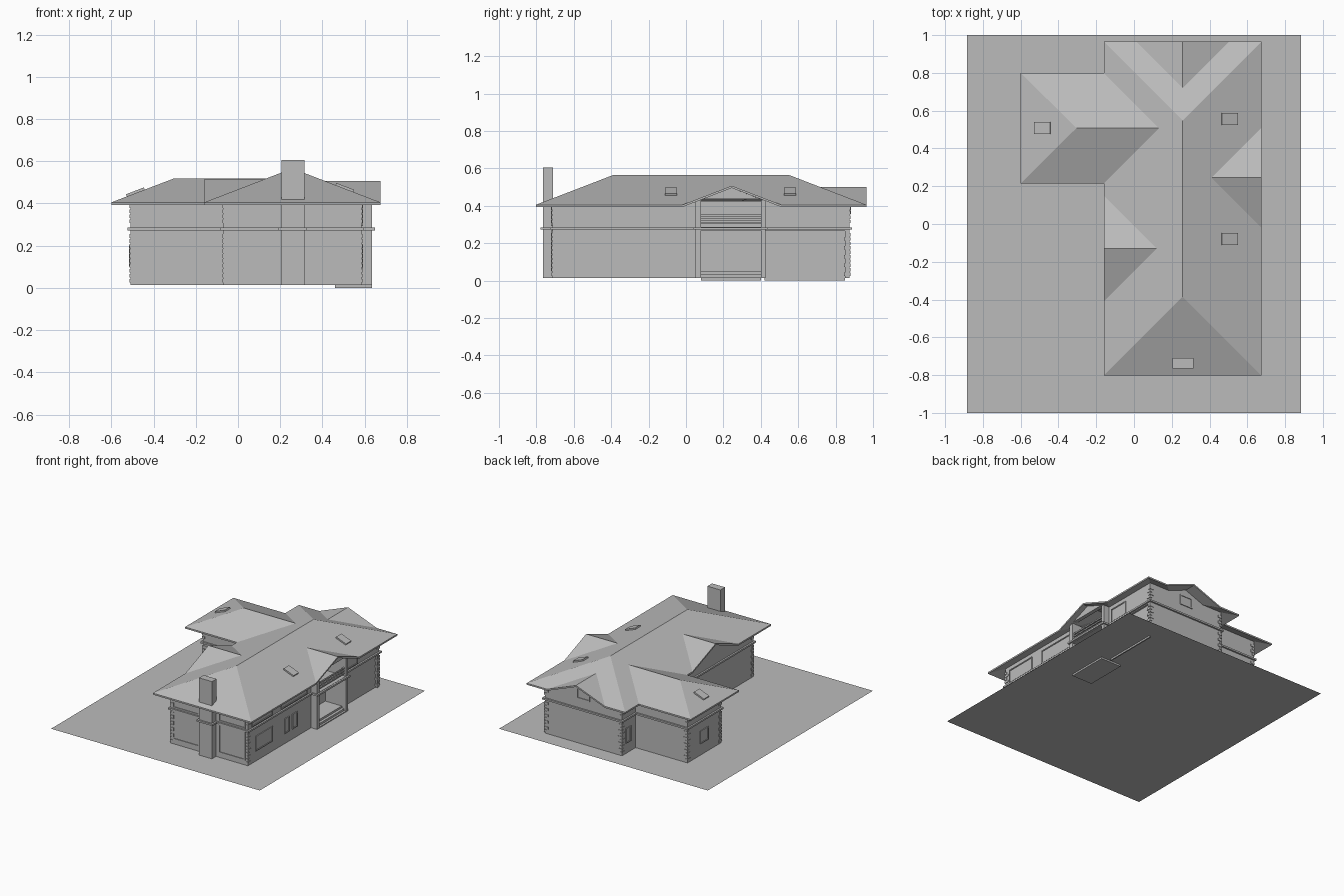
import bpy
import bmesh
from math import atan
from mathutils import Matrix, Vector

cube = bpy.data.objects.get("Cube")
if cube:
    bpy.data.objects.remove(cube, do_unlink=True)

grey = bpy.data.materials.new("plain grey")
grey.use_nodes = True
COLOUR = (0.5, 0.5, 0.5, 1)
grey.diffuse_color = COLOUR
grey.node_tree.nodes["Principled BSDF"].inputs["Base Color"].default_value = COLOUR

GROUND, EAVE, SLOPE, THICK = 0.013, 0.405, 0.385, 0.012
TOP = 0.426                       # wall head, just under the roof sheet
LEFT, RIGHT, FRONT, BACK = -0.07, 0.585, -0.715, 0.875
WING, WING_F, WING_B = -0.51, 0.305, 0.71
PORCH = 0.635
BELT_Z = (0.272, 0.285)


def finish(name, bm):
    bmesh.ops.recalc_face_normals(bm, faces=bm.faces)
    mesh = bpy.data.meshes.new(name)
    bm.to_mesh(mesh)
    bm.free()
    mesh.materials.append(grey)
    obj = bpy.data.objects.new(name, mesh)
    bpy.context.collection.objects.link(obj)
    return obj


def boxes(name, *spans):
    """One object from (x0, x1, y0, y1, z0, z1) boxes."""
    bm = bmesh.new()
    for x0, x1, y0, y1, z0, z1 in spans:
        m = Matrix.Translation(((x0 + x1) / 2, (y0 + y1) / 2, (z0 + z1) / 2))
        m = m @ Matrix.Diagonal((x1 - x0, y1 - y0, z1 - z0, 1))
        bmesh.ops.create_cube(bm, size=1, matrix=m)
    return finish(name, bm)


def extruded(name, points, shift):
    """Closed slab from a polygon moved along a vector."""
    bm = bmesh.new()
    a = [bm.verts.new(p) for p in points]
    b = [bm.verts.new(Vector(p) + Vector(shift)) for p in points]
    bm.faces.new(a)
    bm.faces.new(b[::-1])
    for i in range(len(a)):
        j = (i + 1) % len(a)
        bm.faces.new((a[i], a[j], b[j], b[i]))
    return finish(name, bm)


# Ground sheet
bm = bmesh.new()
bm.faces.new([bm.verts.new((x, y, GROUND))
              for x, y in ((-0.885, -1), (0.885, -1), (0.885, 1), (-0.885, 1))])
finish("ground_sheet", bm)

# Roof: plan position plus distance in from the eaves, which sets the height
L, R, F, B, MID = -0.16, 0.675, -0.803, 0.965, 0.2575
HALF = (R - L) / 2
P = {
    "fl": (L, F, 0), "fr": (R, F, 0), "br": (R, B, 0), "bl": (L, B, 0),
    "ridge_f": (MID, F + HALF, HALF), "ridge_b": (MID, B - HALF, HALF),
    # right gable
    "r0": (R, -0.02, 0), "r1": (R, 0.51, 0),
    "r_out": (R, 0.245, 0.265), "r_in": (0.41, 0.245, 0.265),
    # left gable
    "l0": (L, -0.41, 0), "l1": (L, 0.15, 0),
    "l_out": (L, -0.13, 0.28), "l_in": (0.12, -0.13, 0.28),
    # back gable
    "b0": (MID - 0.245, B, 0), "b1": (MID + 0.245, B, 0),
    "b_out": (MID, B, 0.245), "b_in": (MID, 0.72, 0.245),
    # left wing
    "w0": (L, 0.215, 0), "w1": (L, 0.8, 0), "w2": (-0.6, 0.8, 0), "w3": (-0.6, 0.215, 0),
    "w_out": (-0.305, 0.5075, 0.2925), "w_in": (0.1325, 0.5075, 0.2925),
}
FACES = [
    "fl fr ridge_f",
    "fr r0 r_in r1 br ridge_b ridge_f",
    "br b1 b_in b0 bl ridge_b",
    "bl w1 w_in w0 l1 l_in l0 fl ridge_f ridge_b",
    "r0 r_out r_in", "r_out r1 r_in",
    "l1 l_out l_in", "l_out l0 l_in",
    "b1 b_out b_in", "b_out b0 b_in",
    "w0 w_in w_out w3", "w_in w1 w2 w_out", "w2 w3 w_out",
]
bm = bmesh.new()
upper = {n: bm.verts.new((x, y, EAVE + SLOPE * d)) for n, (x, y, d) in P.items()}
lower = {n: bm.verts.new((x, y, EAVE + SLOPE * d - THICK)) for n, (x, y, d) in P.items()}
edges = {}
for names in (f.split() for f in FACES):
    bm.faces.new([upper[n] for n in names])
    bm.faces.new([lower[n] for n in reversed(names)])
    for a, b in zip(names, names[1:] + names[:1]):
        edges.setdefault(frozenset((a, b)), []).append((a, b))
for used in edges.values():
    if len(used) == 1:
        a, b = used[0]
        bm.faces.new((upper[b], upper[a], lower[a], lower[b]))
finish("roof", bm)

# Wall blocks; the porch and garage bays are set back
boxes("main_walls",
      (LEFT, RIGHT, FRONT, 0.065, GROUND, TOP),
      (LEFT, 0.46, 0.065, 0.41, GROUND, TOP),
      (LEFT, 0.565, 0.41, BACK, GROUND, 0.27),
      (LEFT, RIGHT, 0.41, BACK, 0.265, TOP),
      (0.5, RIGHT, 0.85, BACK, GROUND, 0.27))
boxes("wing_walls", (WING, 0, WING_F, WING_B, GROUND, TOP))
boxes("garage_door", (0.56, 0.57, 0.42, 0.85, 0, 0.268))
boxes("porch_piers", (0.46, PORCH, 0.05, 0.08, GROUND, 0.43),
      (0.46, PORCH, 0.4, 0.425, GROUND, 0.43))

# Triangular gable walls
def gable(half, width):
    """Half width and apex height of wall under a gable roof sheet."""
    low = TOP - 0.006
    return low, EAVE + SLOPE * half - THICK, half - (low + THICK - EAVE) / SLOPE


low, apex, w = gable(0.245, 0)
extruded("back_gable_wall", [(MID - w, BACK, low), (MID + w, BACK, low), (MID, BACK, apex)], (0, -0.1, 0))
low, apex, w = gable(0.28, 0)
extruded("left_gable_wall", [(LEFT, w - 0.13, low), (LEFT, -w - 0.13, low), (LEFT, -0.13, apex)], (0.1, 0, 0))
_, apex, w = gable(0.265, 0)
extruded("porch_gable_wall", [(PORCH, 0.08, 0.435), (PORCH, 0.4, 0.435), (PORCH, 0.245, apex)], (-0.03, 0, 0))

# Porch floors, steps and balcony rails
boxes("porch_floor", (0.46, 0.6, 0.08, 0.4, 0, 0.05), (0.46, 0.62, 0.08, 0.4, 0, 0.035),
      (0.46, PORCH, 0.08, 0.4, 0, 0.02))
boxes("balcony_floor", (0.46, PORCH, 0.07, 0.41, 0.268, 0.287))
boxes("balcony_rails", *[(0.615, 0.625, 0.08, 0.4, z, z + 0.01) for z in (0.302, 0.322, 0.342)])

# Chimney
boxes("chimney", (0.205, 0.315, -0.765, -0.71, GROUND, 0.605))

# Belt course around each block
G = 0.013
boxes("belt_course",
      (LEFT - G, RIGHT + G, FRONT - G, 0.065, *BELT_Z),
      (LEFT - G, 0.46, 0.06, 0.415, *BELT_Z),
      (LEFT - G, RIGHT + G, 0.41, BACK + G, *BELT_Z),
      (WING - G, 0, WING_F - G, WING_B + G, *BELT_Z),
      (0.5, PORCH + G, 0.04, 0.435, *BELT_Z),
      (0.205 - G, 0.315 + G, -0.765 - G, FRONT, *BELT_Z))

# Corner stones, alternately long and short
stones = []
for cx, cy, sx, sy in ((LEFT, FRONT, 1, 1), (RIGHT, FRONT, -1, 1), (RIGHT, BACK, -1, -1),
                       (LEFT, BACK, 1, -1), (WING, WING_F, 1, 1), (WING, WING_B, 1, -1)):
    for i in range(16):
        z = 0.025 + i * 0.0235
        if 0.25 < z < 0.285:
            continue
        a, b = (0.03, 0.016) if i % 2 else (0.016, 0.03)
        xs = sorted((cx - sx * 0.004, cx + sx * a))
        ys = sorted((cy - sy * 0.004, cy + sy * b))
        stones.append((*xs, *ys, z, z + 0.018))
boxes("corner_stones", *stones)


def window(name, axis, wall, out, u0, u1, z0, z1, t=0.008):
    """Raised frame and thin pane on a wall facing along axis."""
    def bar(a, b, c, d, depth):
        n = sorted((wall - out * 0.002, wall + out * depth))
        return (*n, a, b, c, d) if axis == "x" else (a, b, *n, c, d)
    boxes(name, bar(u0, u0 + t, z0, z1, 0.006), bar(u1 - t, u1, z0, z1, 0.006),
          bar(u0 + t, u1 - t, z0, z0 + t, 0.006), bar(u0 + t, u1 - t, z1 - t, z1, 0.006),
          bar(u0 + t, u1 - t, z0 + t, z1 - t, 0.001))


# Windows
for u0, u1 in ((-0.05, 0.175), (0.34, 0.565)):
    window("front_lower_window", "y", FRONT, -1, u0, u1, 0.05, 0.268)
    window("front_upper_window", "y", FRONT, -1, u0, u1, 0.292, 0.395)
for u0, u1 in ((-0.625, -0.42), (-0.275, -0.215), (-0.18, -0.12)):
    window("right_lower_window", "x", RIGHT, 1, u0, u1, 0.09, 0.205)
for u0, u1 in ((-0.67, -0.42), (-0.315, 0), (0.45, 0.61)):
    window("right_upper_window", "x", RIGHT, 1, u0, u1, 0.292, 0.395)
window("wing_window", "x", WING, -1, 0.46, 0.56, 0.1, 0.2)
window("side_window", "x", LEFT, -1, 0.77, 0.83, 0.09, 0.205)
window("gable_window", "y", BACK, 1, 0.2, 0.31, 0.355, 0.435)

# Skylights lying on the slopes
for x, y, edge, side in ((0.505, -0.08, R, 1), (0.505, 0.555, R, 1), (-0.485, 0.5075, -0.6, -1)):
    sky = boxes("skylight", (-0.045, 0.045, -0.032, 0.032, -0.008, 0.008))
    sky.location = (x, y, EAVE + SLOPE * abs(edge - x) + 0.003)
    sky.rotation_euler.y = side * atan(SLOPE)
